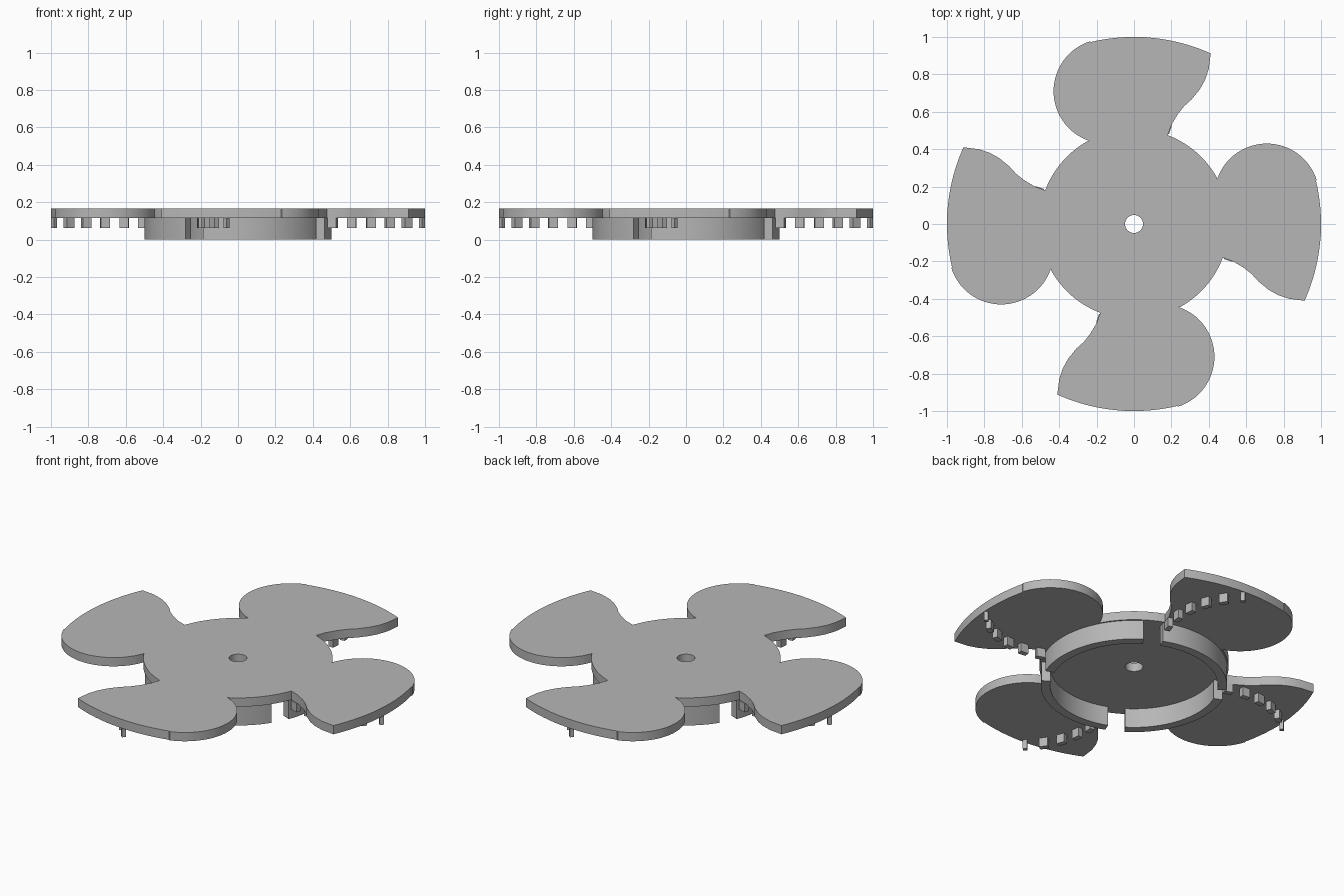
import bpy, bmesh
from math import sin, cos, radians, pi
from mathutils import Matrix, Vector

cube = bpy.data.objects.get("Cube")
if cube:
    bpy.data.objects.remove(cube, do_unlink=True)

PLATE_BOTTOM, PLATE_TOP = 0.115, 0.167
GREY = (0.47, 0.47, 0.47, 1)
grey = bpy.data.materials.new("plain grey")
grey.use_nodes = True
grey.diffuse_color = GREY
grey.node_tree.nodes["Principled BSDF"].inputs["Base Color"].default_value = GREY


def arc(cx, cy, r, a0, a1, n):
    """Points along an arc, angles in degrees."""
    angles = [radians(a0 + (a1 - a0) * i / n) for i in range(n + 1)]
    return [(cx + r * cos(a), cy + r * sin(a)) for a in angles]


def turn(points, k):
    """Rotate points by k quarter turns."""
    m = Matrix.Rotation(k * pi / 2, 2)
    return [tuple(m @ Vector(p)) for p in points]


def slab(name, loops, z0, z1):
    """Solid with vertical walls from closed outlines; inner outlines are holes."""
    curve = bpy.data.curves.new(name, 'CURVE')
    curve.dimensions = '2D'
    curve.fill_mode = 'BOTH'
    curve.extrude = (z1 - z0) / 2
    for loop in loops:
        spline = curve.splines.new('POLY')
        spline.points.add(len(loop) - 1)
        for point, (x, y) in zip(spline.points, loop):
            point.co = (x, y, 0, 1)
        spline.use_cyclic_u = True
    temp = bpy.data.objects.new(name + " outline", curve)
    bpy.context.collection.objects.link(temp)
    bpy.context.view_layer.update()
    mesh = bpy.data.meshes.new_from_object(
        temp.evaluated_get(bpy.context.evaluated_depsgraph_get()))
    bpy.data.objects.remove(temp, do_unlink=True)
    bm = bmesh.new()
    bm.from_mesh(mesh)
    bmesh.ops.remove_doubles(bm, verts=bm.verts, dist=1e-5)
    bmesh.ops.translate(bm, verts=bm.verts, vec=(0, 0, (z0 + z1) / 2))
    bmesh.ops.recalc_face_normals(bm, faces=bm.faces)
    bm.to_mesh(mesh)
    bm.free()
    mesh.name = name
    mesh.materials.clear()
    mesh.materials.append(grey)
    obj = bpy.data.objects.new(name, mesh)
    bpy.context.collection.objects.link(obj)
    bpy.ops.object.select_all(action='DESELECT')
    obj.select_set(True)
    bpy.context.view_layer.objects.active = obj
    bpy.ops.object.shade_smooth_by_angle(angle=radians(30))
    return obj


# Four-bladed plate: wavy edge, outer rim, round lobe, then hub edge
wavy_edge = [(.475, -.18), (.53, -.2), (.585, -.233), (.63, -.268), (.665, -.307),
             (.72, -.352), (.77, -.38), (.83, -.4)]
blade = (wavy_edge + arc(0, 0, 1, -24.2, 13.3, 20)
         + arc(.71, .15, .28, 18, 161, 32) + arc(0, 0, .508, 29.5, 68, 14))
outline = [p for k in range(4) for p in turn(blade, k)]
slab("bladed_plate", [outline, arc(0, 0, .048, 0, 348.75, 31)], PLATE_BOTTOM, PLATE_TOP)

# Ring segments and curved rows of teeth under each blade
for k in range(4):
    segment = arc(0, 0, .5, -22, 56, 30) + arc(0, 0, .45, 56, -22, 30)
    slab(f"ring_segment_{k + 1}", [turn(segment, k)], 0, PLATE_BOTTOM)
    for i in range(6):
        a = radians(46 - 12.8 * i)
        along, across = Vector((cos(a), sin(a))), Vector((sin(a), -cos(a)))
        centre = Vector((.65, .26)) + .463 * across
        w, t = (.012, .011) if i == 0 else (.024, .015)
        corners = [centre + along * w * u + across * t * v
                   for u, v in ((-1, -1), (1, -1), (1, 1), (-1, 1))]
        slab(f"tooth_{k + 1}_{i + 1}", [turn(corners, k)], .062, PLATE_BOTTOM)
